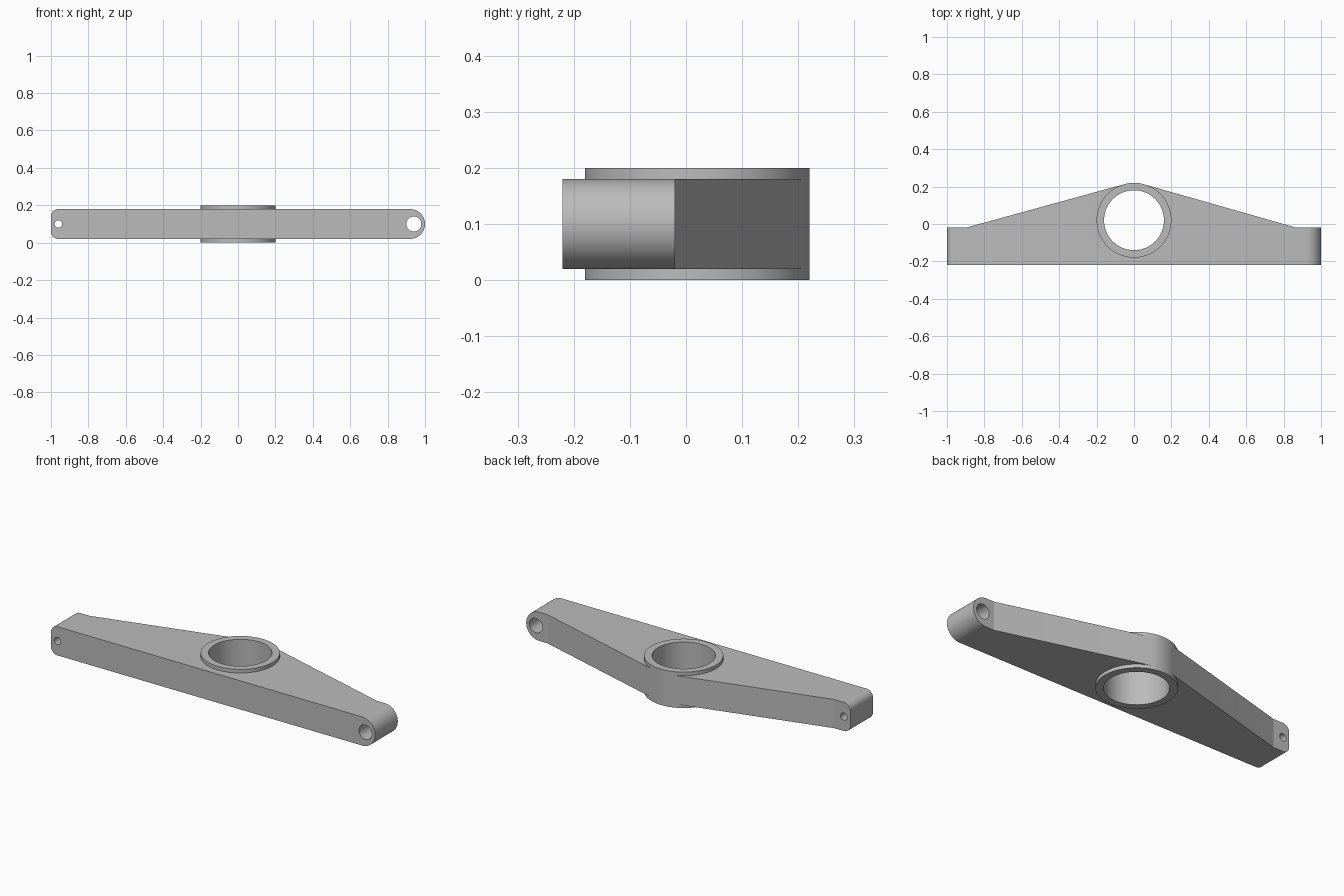
import bpy, bmesh, math
from mathutils import Vector

cube = bpy.data.objects.get("Cube")
if cube:
    bpy.data.objects.remove(cube, do_unlink=True)

steel = bpy.data.materials.new("grey metal")
steel.use_nodes = True
GREY = (0.5, 0.5, 0.5, 1)
steel.diffuse_color = GREY
steel.node_tree.nodes["Principled BSDF"].inputs["Base Color"].default_value = GREY

BOSS = Vector((0, 0.02))      # centre of the hub in plan
HUB_R = 0.2
FRONT, PAD_BACK = -0.22, -0.02
MID_Z = 0.1


def prism(name, points, offset):
    """Extrude a closed 3D outline along an offset vector."""
    bm = bmesh.new()
    face = bm.faces.new([bm.verts.new(p) for p in points])
    ext = bmesh.ops.extrude_face_region(bm, geom=[face])
    moved = [v for v in ext["geom"] if isinstance(v, bmesh.types.BMVert)]
    bmesh.ops.translate(bm, verts=moved, vec=offset)
    bmesh.ops.recalc_face_normals(bm, faces=bm.faces)
    mesh = bpy.data.meshes.new(name)
    bm.to_mesh(mesh)
    bm.free()
    mesh.materials.append(steel)
    obj = bpy.data.objects.new(name, mesh)
    bpy.context.collection.objects.link(obj)
    return obj


def arc(cx, cy, r, start, end, n):
    """Points along an arc, angles in degrees."""
    angles = [math.radians(start + (end - start) * i / n) for i in range(n + 1)]
    return [(cx + r * math.cos(a), cy + r * math.sin(a)) for a in angles]


def cylinder_z(name, r, low, high):
    ring = arc(*BOSS, r, 0, 360, 96)[:-1]
    return prism(name, [(x, y, low) for x, y in ring], (0, 0, high - low))


def cylinder_y(name, x, r):
    ring = arc(x, MID_Z, r, 0, 360, 48)[:-1]
    return prism(name, [(px, -0.5, pz) for px, pz in ring], (0, 1, 0))


def combine(target, tool, operation):
    tool.hide_render = True
    mod = target.modifiers.new(operation.lower(), "BOOLEAN")
    mod.operation = operation
    mod.solver = "EXACT"
    mod.object = tool
    bpy.context.view_layer.objects.active = target
    bpy.ops.object.modifier_apply(modifier=mod.name)
    bpy.data.objects.remove(tool, do_unlink=True)


def tangent_point(x):
    """Where a line from the pad corner touches the back of the hub."""
    d = Vector((x, PAD_BACK)) - BOSS
    turn = math.copysign(math.acos(HUB_R / d.length), x)
    a = math.atan2(d.y, d.x) + turn
    r = HUB_R - 0.0005
    return (BOSS.x + r * math.cos(a), BOSS.y + r * math.sin(a))


# Side profile: full round at the left end, small rounded corners at the right
profile = (arc(0.92, MID_Z, 0.08, -90, 90, 32)
           + arc(-0.96, 0.14, 0.04, 90, 180, 12)
           + arc(-0.96, 0.06, 0.04, 180, 270, 12))
arm = prism("rocker_arm", [(x, -0.5, z) for x, z in profile], (0, 1, 0))

# Plan outline: straight front, flat end pads, tapers running into the hub
plan = [(-1.1, FRONT), (1.1, FRONT), (1.1, PAD_BACK), (0.87, PAD_BACK),
        tangent_point(0.87), tangent_point(-0.9), (-0.9, PAD_BACK), (-1.1, PAD_BACK)]
combine(arm, prism("plan_cutter", [(x, y, -0.1) for x, y in plan], (0, 0, 0.4)), "INTERSECT")

# Hub with raised rims, its bore, and the two pin holes
combine(arm, cylinder_z("hub", HUB_R, 0, 0.2), "UNION")
combine(arm, cylinder_z("bore_cutter", 0.16, -0.1, 0.3), "DIFFERENCE")
combine(arm, cylinder_y("large_pin_cutter", 0.94, 0.04), "DIFFERENCE")
combine(arm, cylinder_y("small_pin_cutter", -0.96, 0.02), "DIFFERENCE")

bpy.ops.object.select_all(action="DESELECT")
arm.select_set(True)
bpy.context.view_layer.objects.active = arm
bpy.ops.object.shade_smooth_by_angle(angle=math.radians(12))
